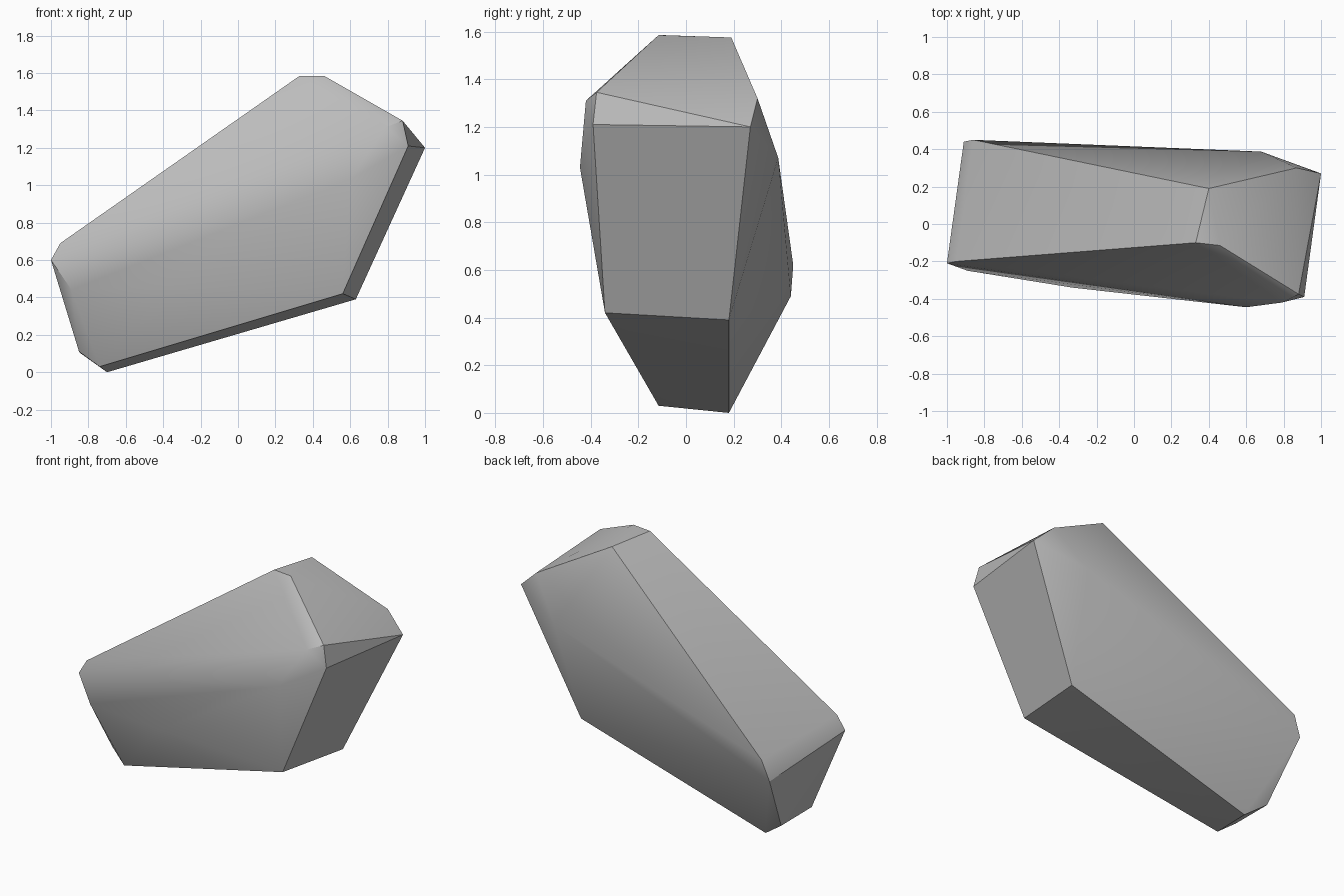
import bpy
import bmesh
import math
from mathutils import Vector

cube = bpy.data.objects.get("Cube")
if cube:
    bpy.data.objects.remove(cube, do_unlink=True)

# Stone colour
stone = bpy.data.materials.new("stone_grey")
stone.use_nodes = True
grey = (0.5, 0.5, 0.5, 1)
stone.diffuse_color = grey
bsdf = stone.node_tree.nodes["Principled BSDF"]
bsdf.inputs["Base Color"].default_value = grey
bsdf.inputs["Roughness"].default_value = 0.9

# Corners of the chipped boulder, grouped by region
crown = [(.33, -.10, 1.585), (.46, -.115, 1.585), (.40, .19, 1.575)]
high_end = [(.87, .30, 1.32), (.88, -.375, 1.345), (.79, -.42, 1.31),
            (.91, -.39, 1.21), (1, .27, 1.2)]
bulges = [(.60, -.445, 1.03), (.68, .387, 1.07), (-.33, -.34, .46)]
low_end = [(-1, -.21, .60), (-.95, -.2, .69), (-.86, .45, .62),
           (-.91, .44, .49), (-.89, -.25, .44)]
base = [(.63, .18, .39), (.56, -.34, .42), (-.70, .18, 0),
        (-.74, -.115, .03), (-.85, -.08, .11), (-.84, .22, .10)]

# Wrap the corners in a convex shell
bm = bmesh.new()
for corner in crown + high_end + bulges + low_end + base:
    bm.verts.new(Vector(corner))
bmesh.ops.convex_hull(bm, input=bm.verts[:])
loose = [v for v in bm.verts if not v.link_faces]
bmesh.ops.delete(bm, geom=loose, context='VERTS')

# Merge nearly flat triangles into broad facets
bmesh.ops.dissolve_limit(bm, angle_limit=math.radians(2),
                         verts=bm.verts[:], edges=bm.edges[:])
bmesh.ops.recalc_face_normals(bm, faces=bm.faces[:])

mesh = bpy.data.meshes.new("boulder")
bm.to_mesh(mesh)
bm.free()
mesh.materials.append(stone)
boulder = bpy.data.objects.new("boulder", mesh)
bpy.context.collection.objects.link(boulder)

# Soft facets with crisp broken edges
bpy.context.view_layer.objects.active = boulder
boulder.select_set(True)
bpy.ops.object.shade_smooth_by_angle(angle=math.radians(30))
